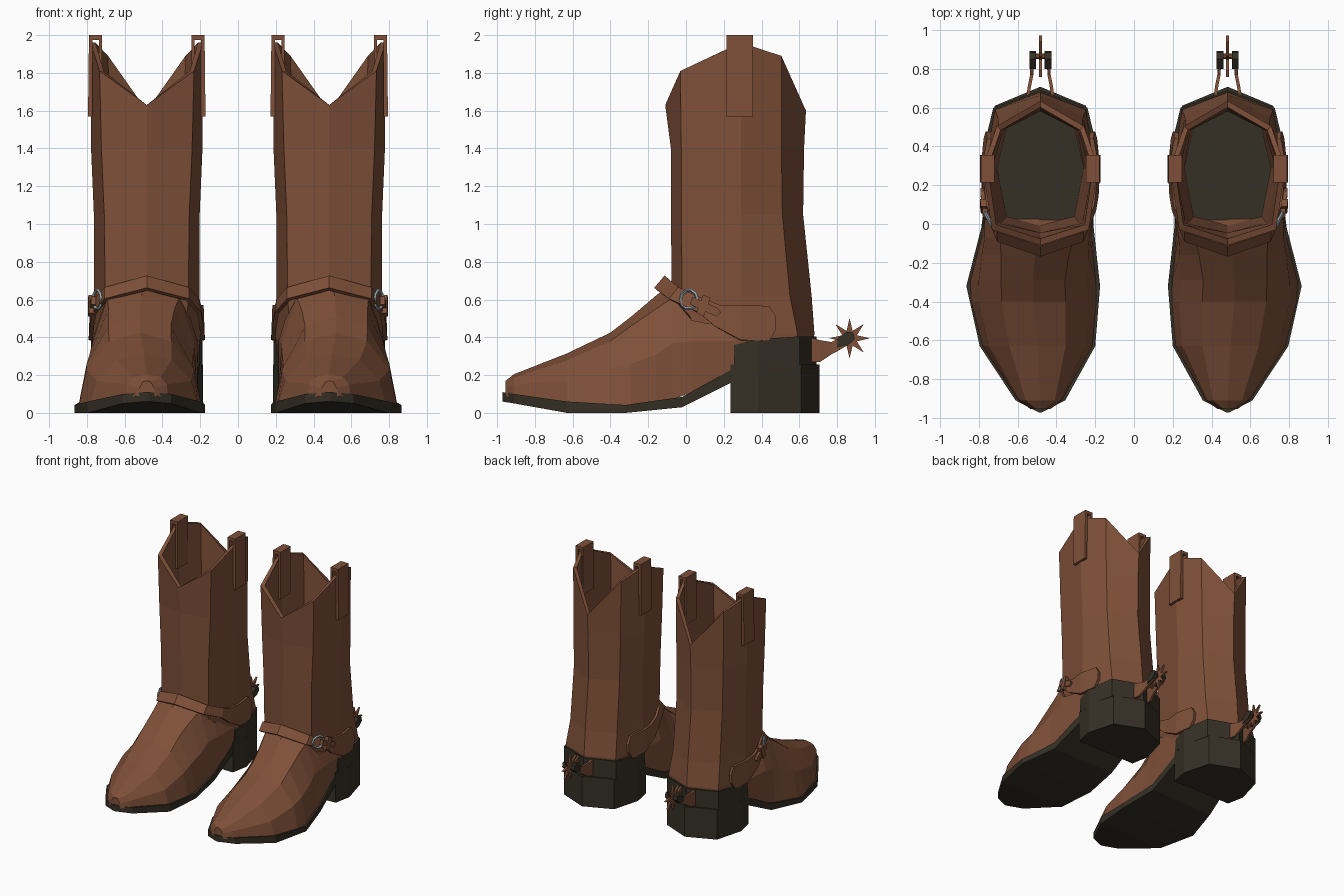
import bpy, bmesh, math
from mathutils import Vector

CX = 0.483  # centre line of one boot; the other is mirrored across x = 0


def material(name, rgb):
    m = bpy.data.materials.new(name)
    m.diffuse_color = (*rgb, 1)
    return m


BROWN = material("brown_leather", (0.21, 0.08, 0.04))
DARK = material("dark_sole", (0.036, 0.029, 0.019))
METAL = material("buckle_metal", (0.30, 0.38, 0.42))


def finish(name, bm, mats, thickness=0):
    bmesh.ops.recalc_face_normals(bm, faces=bm.faces[:])
    me = bpy.data.meshes.new(name)
    bm.to_mesh(me)
    bm.free()
    for m in mats:
        me.materials.append(m)
    ob = bpy.data.objects.new(name, me)
    bpy.context.collection.objects.link(ob)
    if thickness:
        sol = ob.modifiers.new("thickness", 'SOLIDIFY')
        sol.thickness = thickness
        sol.offset = 0
    mir = ob.modifiers.new("pair", 'MIRROR')
    mir.use_mirror_merge = False
    return ob


def loft(name, rings, mats, closed=True, thickness=0, end_mat=0):
    """Skin rings of points given relative to the boot centre line."""
    bm = bmesh.new()
    vs = [[bm.verts.new((p[0] + CX, p[1], p[2])) for p in r] for r in rings]
    n = len(vs[0])
    for a, b in zip(vs, vs[1:]):
        for i in range(n if closed else n - 1):
            j = (i + 1) % n
            bm.faces.new((a[i], a[j], b[j], b[i]))
    if closed:
        bm.faces.new(vs[0])
        bm.faces.new(vs[-1]).material_index = end_mat
    return finish(name, bm, mats, thickness)


def prism(name, pts, vec, mat):
    return loft(name, [pts, [tuple(Vector(p) + Vector(vec)) for p in pts]], [mat])


def mirror_ring(half):
    """Complete a ring whose first and last points lie on the centre line."""
    return half + [(-x, y, z) for x, y, z in half[-2:0:-1]]


# Shaft: eight-sided tube with scalloped top, inner wall and dark insole
def shaft_ring(row, zs, s=1.0):
    w, yf, fx, fy, bx, by, yb = row
    half = [(0, yf), (fx, fy), (w, 0.29), (bx, by), (0, yb)]
    return mirror_ring([(x * s, 0.27 + (y - 0.27) * s, z) for (x, y), z in zip(half, zs)])


rows = [
    (0.25, (0.275, -0.03, 0.21, 0.03, 0.23, 0.58, 0.66)),
    (0.42, (0.285, -0.06, 0.21, 0.00, 0.235, 0.59, 0.68)),
    (0.62, (0.280, -0.075, 0.22, -0.02, 0.22, 0.55, 0.665)),
    (1.05, (0.280, -0.08, 0.225, -0.025, 0.215, 0.51, 0.62)),
    (1.40, (0.295, -0.08, 0.24, -0.025, 0.22, 0.505, 0.625)),
]
top = (0.298, -0.11, 0.25, -0.03, 0.225, 0.505, 0.635)
scallop = (1.63, 1.81, 1.96, 1.89, 1.60)
rings = [shaft_ring(r, [z] * 5) for z, r in rows]
rings += [shaft_ring(top, scallop), shaft_ring(top, scallop, 0.91)]
rings += [shaft_ring(rows[4][1], [1.40] * 5, 0.90), shaft_ring(rows[3][1], [1.05] * 5, 0.89),
          shaft_ring(rows[2][1], [0.50] * 5, 0.80)]
loft("shaft", rings, [BROWN, DARK], end_mat=1)

# Foot: y, centre, top z, shoulder w/z, side w/z, bottom w/z
foot = [
    (-0.955, 0.00, 0.17, 0.02, 0.165, 0.04, 0.13, 0.05, 0.09),
    (-0.91, 0.00, 0.205, 0.075, 0.19, 0.105, 0.15, 0.115, 0.08),
    (-0.63, 0.015, 0.315, 0.145, 0.28, 0.25, 0.17, 0.285, 0.05),
    (-0.40, 0.035, 0.425, 0.165, 0.38, 0.285, 0.23, 0.325, 0.035),
    (-0.29, 0.038, 0.51, 0.165, 0.46, 0.28, 0.26, 0.325, 0.03),
    (-0.16, 0.028, 0.62, 0.175, 0.55, 0.275, 0.31, 0.30, 0.05),
    (-0.07, 0.018, 0.69, 0.19, 0.61, 0.27, 0.37, 0.285, 0.07),
    (0.03, 0.01, 0.49, 0.245, 0.49, 0.278, 0.38, 0.275, 0.11),
    (0.29, 0.00, 0.44, 0.24, 0.44, 0.275, 0.38, 0.26, 0.24),
]
rings = []
for y, c, zt, sw, sz, mw, mz, bw, bz in foot:
    r = [(sw, y, sz), (mw, y, mz), (bw, y, bz)]
    r = [(0, y, zt)] + r + [(-x, yy, z) for x, yy, z in reversed(r)]
    rings.append([(x + c, yy, z) for x, yy, z in r])
loft("foot", rings, [BROWN])

# Sole: y, centre, half width, top z, bottom z
sole = [(-0.972, 0, 0.008, 0.11, 0.06), (-0.91, 0, 0.128, 0.10, 0.05),
        (-0.63, 0.015, 0.298, 0.06, 0), (-0.32, 0.037, 0.345, 0.042, 0),
        (-0.02, 0.015, 0.29, 0.085, 0.03), (0.26, 0, 0.268, 0.24, 0.17)]
loft("sole", [[(c - w, y, t), (c + w, y, t), (c + w, y, b), (c - w, y, b)]
              for y, c, w, t, b in sole], [DARK])

# Heel block and the dark counter above it
heel = [(0.27, 0.235), (0.298, 0.38), (0.235, 0.61), (0, 0.708)]
heel = heel + [(-x, y) for x, y in heel[-2::-1]]
prism("heel", [(x, y, 0) for x, y in heel], (0, 0, 0.255), DARK)
counter = [(0.277, 0.255, 0.36), (0.296, 0.38, 0.39), (0.243, 0.60, 0.405), (0, 0.69, 0.405)]
counter = counter + [(-x, y, z) for x, y, z in counter[-2::-1]]
loft("heel_counter", [[(x, y, 0.25) for x, y, z in counter], counter], [DARK])

# Pull straps folded over the top edge
for s, side in ((1, "outer"), (-1, "inner")):
    u = [(0.288, 1.57), (0.311, 1.57), (0.306, 2.0), (0.236, 2.0),
         (0.236, 1.60), (0.254, 1.60), (0.254, 1.975), (0.286, 1.975)]
    prism("pull_strap_" + side, [(s * x, 0.215, z) for x, z in u], (0, 0.14, 0), BROWN)

# Spur strap over the instep, widening to a flap at the side (low, high edges)
band = [((0, -0.160, 0.655), (0, -0.105, 0.72)),
        ((0.215, -0.085, 0.60), (0.215, -0.035, 0.66)),
        ((0.277, 0.07, 0.53), (0.268, 0.10, 0.60)),
        ((0.290, 0.15, 0.46), (0.276, 0.18, 0.57)),
        ((0.297, 0.29, 0.385), (0.290, 0.30, 0.57)),
        ((0.282, 0.44, 0.38), (0.264, 0.44, 0.565)),
        ((0.272, 0.475, 0.44), (0.266, 0.475, 0.51))]
flip = [tuple((-p[0], p[1], p[2]) for p in pair) for pair in band[:0:-1]]
loft("spur_strap", flip + band, [BROWN], closed=False, thickness=0.022)

# Strap tongue and keeper on the outer side
prism("strap_tongue", [(0.27, 0.02, 0.575), (0.27, 0.035, 0.615), (0.285, 0.17, 0.555),
                       (0.285, 0.185, 0.53), (0.285, 0.16, 0.51)], (0.025, 0, 0), BROWN)
prism("strap_keeper", [(0.275, 0.055, 0.53), (0.275, 0.09, 0.625), (0.28, 0.13, 0.61),
                       (0.28, 0.095, 0.51)], (0.032, 0, 0), BROWN)

# Round buckle
bm = bmesh.new()
N, M = 10, 4
ax = Vector((0.45, 0.89, 0)).normalized()
out = Vector((0.89, -0.45, 0)).normalized()
mid = Vector((CX + 0.262, 0.015, 0.60))
grid = []
for i in range(N):
    a = math.tau * i / N
    d = ax * math.cos(a) + Vector((0, 0, 1)) * math.sin(a)
    grid.append([bm.verts.new(mid + d * (0.05 + 0.009 * math.cos(math.tau * j / M))
                              + out * 0.009 * math.sin(math.tau * j / M)) for j in range(M)])
for i in range(N):
    for j in range(M):
        p, q, k = grid[i], grid[(i + 1) % N], (j + 1) % M
        bm.faces.new((p[j], q[j], q[k], p[k]))
finish("buckle", bm, [METAL])

# Spur: two arms with dark ends, pin and star wheel
for s, side in ((1, "outer"), (-1, "inner")):
    arm = [(0.055, 0.66, 0.27, 0.40), (0.048, 0.71, 0.27, 0.385),
           (0.036, 0.77, 0.31, 0.375), (0.034, 0.86, 0.36, 0.42)]
    loft("spur_arm_" + side, [[(s * x, y, a), (s * (x + 0.017), y, a), (s * (x + 0.017), y, b),
                               (s * x, y, b)] for x, y, a, b in arm], [BROWN])
    cap = [(0.80, 0.345), (0.86, 0.36), (0.893, 0.39), (0.885, 0.425), (0.85, 0.43), (0.80, 0.39)]
    prism("spur_end_" + side, [(s * 0.022, y, z) for y, z in cap], (s * 0.035, 0, 0), DARK)
prism("spur_pin", [(-0.03, 0.865 + 0.014 * math.cos(math.tau * i / 6),
                    0.395 + 0.014 * math.sin(math.tau * i / 6)) for i in range(6)],
      (0.06, 0, 0), BROWN)
star = []
for i in range(16):
    r = 0.042 if i % 2 else 0.107
    a = math.tau * i / 16
    star.append((-0.008, 0.866 + r * math.cos(a), 0.395 + r * math.sin(a)))
prism("spur_wheel", star, (0.016, 0, 0), BROWN)
